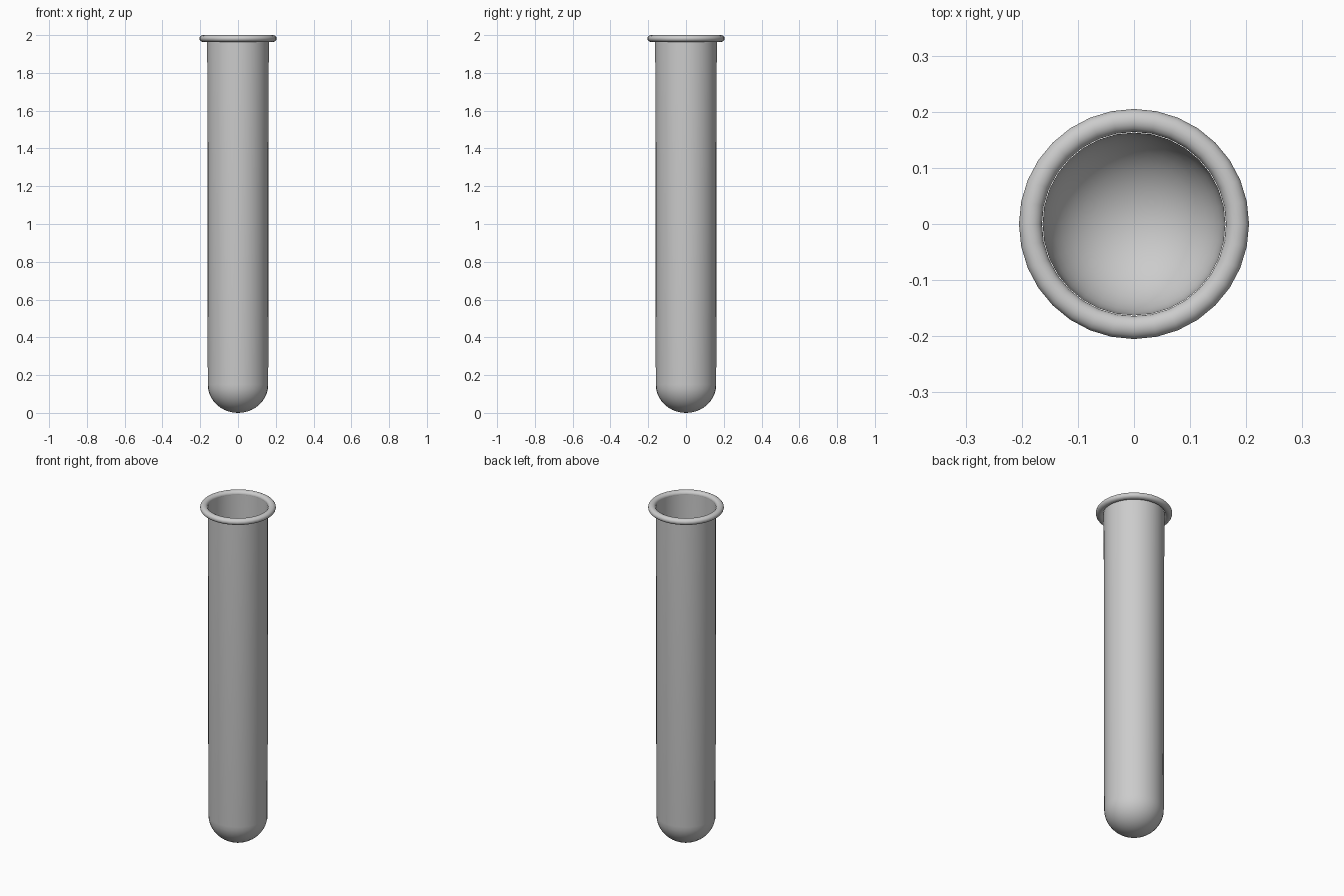
import bpy, bmesh, math

if "Cube" in bpy.data.objects:
    bpy.data.objects.remove(bpy.data.objects["Cube"])

SEG = 32


def lathe(name, profile, closed=False):
    """Spin an (r, z) profile around the z axis."""
    bm = bmesh.new()
    verts = [bm.verts.new((r, 0, z)) for r, z in profile]
    pairs = list(zip(verts, verts[1:]))
    if closed:
        pairs.append((verts[-1], verts[0]))
    edges = [bm.edges.new(p) for p in pairs]
    bmesh.ops.spin(bm, geom=verts + edges, cent=(0, 0, 0), axis=(0, 0, 1),
                   angle=2 * math.pi, steps=SEG, use_duplicate=False)
    bmesh.ops.remove_doubles(bm, verts=bm.verts, dist=1e-4)
    bmesh.ops.recalc_face_normals(bm, faces=bm.faces)
    me = bpy.data.meshes.new(name)
    bm.to_mesh(me)
    bm.free()
    ob = bpy.data.objects.new(name, me)
    bpy.context.collection.objects.link(ob)
    bpy.ops.object.select_all(action='DESELECT')
    ob.select_set(True)
    bpy.context.view_layer.objects.active = ob
    bpy.ops.object.shade_smooth_by_angle(angle=math.radians(40))
    return ob


# Thin glass wall: rounded bottom and straight, barely flaring sides
R, DOME, N = 0.16, 0.15, 10
wall = [(R * math.sin(a), DOME - DOME * math.cos(a))
        for a in (i * math.pi / 2 / N for i in range(N + 1))]
wall.append((0.163, 1.98))
lathe("tube_wall", wall)

# Rolled lip around the open mouth
lip = [(0.1845 + 0.0205 * math.cos(a), 1.982 + 0.018 * math.sin(a))
       for a in (i * 2 * math.pi / 16 for i in range(16))]
lathe("rolled_lip", lip, closed=True)
